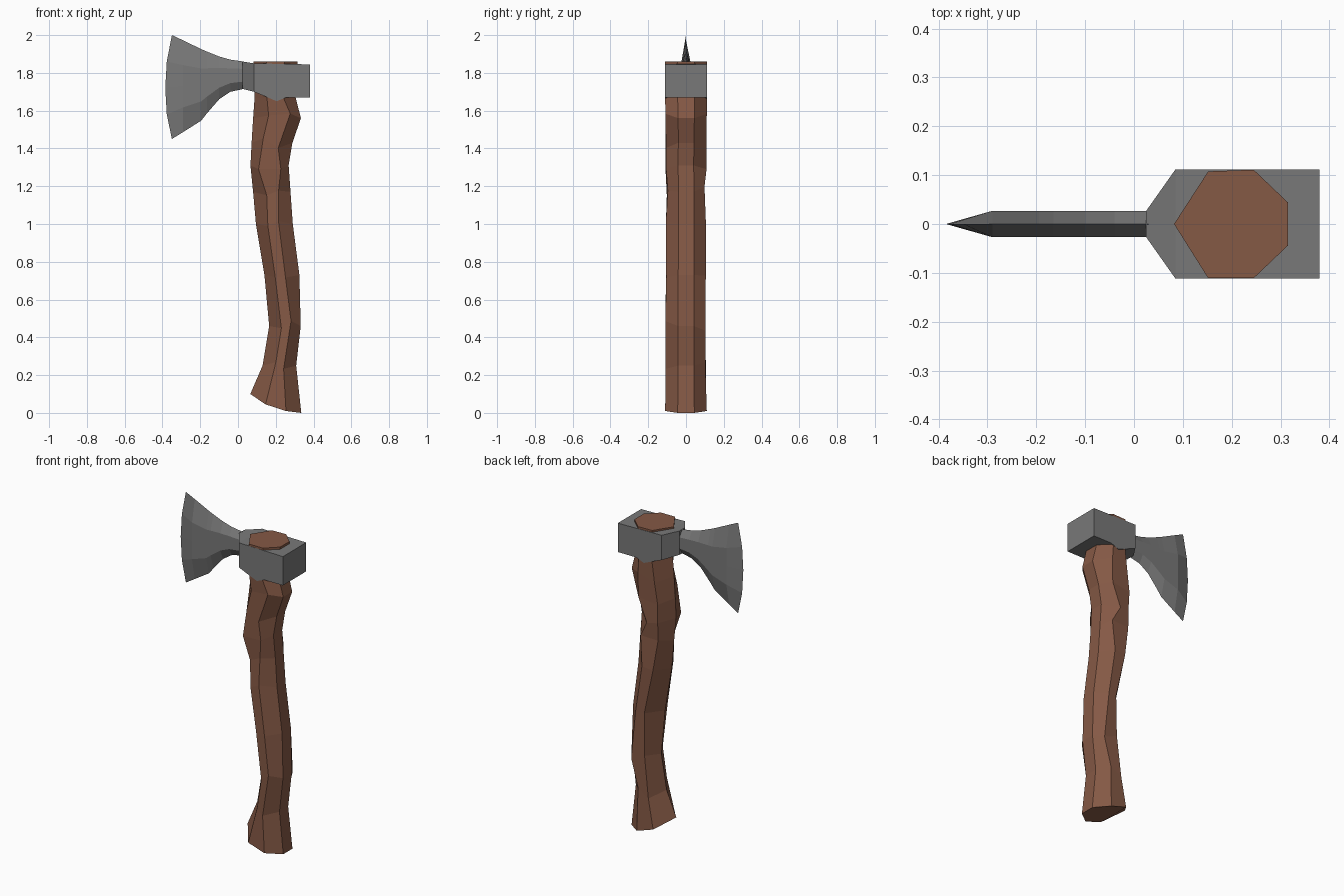
import bpy, bmesh, random

if "Cube" in bpy.data.objects:
    bpy.data.objects.remove(bpy.data.objects["Cube"])

random.seed(4)


def material(name, rgb):
    m = bpy.data.materials.new(name)
    m.diffuse_color = (*rgb, 1)
    m.use_nodes = True
    m.node_tree.nodes["Principled BSDF"].inputs["Base Color"].default_value = m.diffuse_color
    return m


WOOD = material("brown wood", (0.235, 0.10, 0.06))
STEEL = material("grey steel", (0.19, 0.19, 0.19))


def loft(name, rings, mat):
    """Skin a list of equal-length vertex rings and cap both ends."""
    bm = bmesh.new()
    vs = [[bm.verts.new(p) for p in r] for r in rings]
    n = len(rings[0])
    for a, b in zip(vs, vs[1:]):
        for i in range(n):
            j = (i + 1) % n
            bm.faces.new((a[i], a[j], b[j], b[i]))
    bm.faces.new(vs[0])
    bm.faces.new(vs[-1])
    bmesh.ops.remove_doubles(bm, verts=bm.verts, dist=0.0005)
    bmesh.ops.recalc_face_normals(bm, faces=bm.faces)
    me = bpy.data.meshes.new(name)
    bm.to_mesh(me)
    bm.free()
    me.materials.append(mat)
    ob = bpy.data.objects.new(name, me)
    bpy.context.collection.objects.link(ob)
    return ob


# Handle: carved seven-sided section, (height, left x, right x, half depth)
section = [(-1, 0), (-.4, .97), (.4, 1), (1, .4), (1, -.4), (.4, -1), (-.4, -1)]
stations = [(0.25, .13, .308, .11), (0.46, .165, .332, .11),
            (0.73, .14, .325, .11), (1.0, .095, .29, .108),
            (1.17, .08, .278, .104), (1.31, .066, .268, .109),
            (1.43, .072, .288, .11), (1.56, .08, .333, .112),
            (1.67, .088, .305, .111), (1.86, .082, .315, .111)]
foot_z = {-1: 0.10, -.4: 0.045, .4: 0.01, 1: 0.0}
rings = [[(.20 + u * .135, v * .11, foot_z[u]) for u, v in section]]
for k, (z, x0, x1, d) in enumerate(stations):
    wob = 0.03 if k < 8 else 0
    ring = []
    for u, v in section:
        inner = abs(u) < 1
        ring.append(((x0 + x1) / 2 + u * (x1 - x0) / 2
                     + (random.uniform(-.02, .02) if inner and wob else 0),
                     v * d * (1 - random.uniform(0, .08) * bool(wob)),
                     z + random.uniform(-wob, wob) * inner))
    rings.append(ring)
loft("handle", rings, WOOD)

# Head socket: side profile with a small lug below, extruded in depth
profile = [(.38, 1.67), (.38, 1.845), (.085, 1.85), (.085, 1.70), (.205, 1.65), (.255, 1.67)]
loft("head_socket", [[(x, y, z) for x, z in profile] for y in (-.112, .112)], STEEL)


# Cheek: tapers from the socket to the blade neck
def rect(x, y, z0, z1):
    return [(x, -y, z0), (x, y, z0), (x, y, z1), (x, -y, z1)]


loft("head_cheek", [rect(.085, .112, 1.70, 1.85), rect(.025, .027, 1.715, 1.86)], STEEL)


# Blade: lens sections along x, (x, top, bottom), ending in a curved edge
def lens(x, top, bot, t=.027):
    h = top - bot
    return [(x, 0, top), (x, t, top - .27 * h), (x, t, top - .5 * h), (x, t, bot + .27 * h),
            (x, 0, bot), (x, -t, bot + .27 * h), (x, -t, top - .5 * h), (x, -t, top - .27 * h)]


columns = [(.03, 1.86, 1.715), (-.04, 1.87, 1.70), (-.10, 1.887, 1.66),
           (-.165, 1.913, 1.585), (-.195, 1.926, 1.547), (-.29, 1.972, 1.487)]
edge = [(-.35, 2.0), (-.377, 1.86), (-.385, 1.72), (-.377, 1.58), (-.35, 1.45)]
edge_ring = [(x, 0, z) for x, z in edge + edge[3:0:-1]]
blade = loft("blade", [lens(*c) for c in columns] + [edge_ring], STEEL)
bm = bmesh.new()
bm.from_mesh(blade.data)
# drop the collapsed end cap left at the cutting edge
flat = [f for f in bm.faces if f.calc_area() < 1e-6]
bmesh.ops.delete(bm, geom=flat, context='FACES_ONLY')
bmesh.ops.recalc_face_normals(bm, faces=bm.faces)
bm.to_mesh(blade.data)
bm.free()
